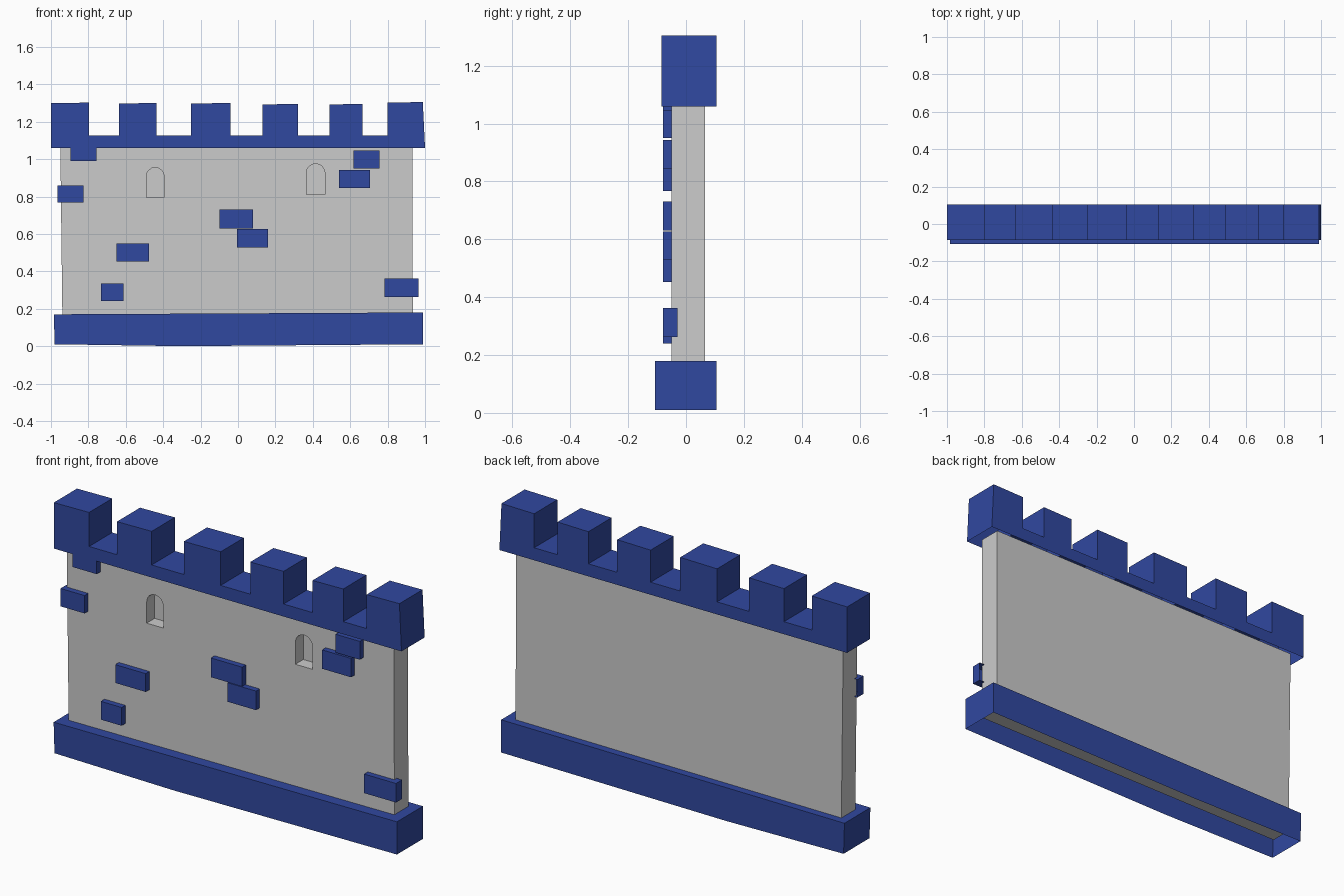
import bpy, bmesh, math

if "Cube" in bpy.data.objects:
    bpy.data.objects.remove(bpy.data.objects["Cube"])

blue = bpy.data.materials.new("blue_stone")
blue.diffuse_color = (0.03, 0.065, 0.35, 1)
blue.use_nodes = True
blue.node_tree.nodes["Principled BSDF"].inputs["Base Color"].default_value = blue.diffuse_color


def prism(name, profile, y0, y1, mat=None, open_dir=None):
    """Extrude an x/z profile from y0 to y1; faces pointing along open_dir are left open."""
    bm = bmesh.new()
    front = [bm.verts.new((x, y0, z)) for x, z in profile]
    back = [bm.verts.new((x, y1, z)) for x, z in profile]
    bm.faces.new(front)
    bm.faces.new(back[::-1])
    n = len(profile)
    for i in range(n):
        j = (i + 1) % n
        bm.faces.new((front[j], front[i], back[i], back[j]))
    bmesh.ops.recalc_face_normals(bm, faces=bm.faces)
    if open_dir:
        bm.normal_update()
        gone = [f for f in bm.faces
                if sum(a * b for a, b in zip(f.normal, open_dir)) > 0.9]
        bmesh.ops.delete(bm, geom=gone, context='FACES')
    mesh = bpy.data.meshes.new(name)
    bm.to_mesh(mesh)
    bm.free()
    obj = bpy.data.objects.new(name, mesh)
    bpy.context.collection.objects.link(obj)
    if mat:
        mesh.materials.append(mat)
    return obj


def arch(x0, x1, z0, z1, steps=8):
    """Round-topped window outline."""
    cx, r = (x0 + x1) / 2, (x1 - x0) / 2
    top = [(cx + r * math.cos(math.pi * k / steps),
            z1 - r + r * math.sin(math.pi * k / steps)) for k in range(steps + 1)]
    return [(x0, z0), (x1, z0)] + top


# Grey wall slab, reaching a little way into base and crown
wall = prism("wall", [(-0.938, 0.07), (0.935, 0.07), (0.932, 1.08), (-0.95, 1.08)],
             -0.05, 0.065)

# Recessed arched windows
for dims in [(-0.49, -0.395, 0.795, 0.955), (0.365, 0.465, 0.81, 0.975)]:
    cutter = prism("window_cutter", arch(*dims), -0.1, 0.015)
    cutter.hide_render = True
    mod = wall.modifiers.new("window", 'BOOLEAN')
    mod.operation = 'DIFFERENCE'
    mod.solver = 'EXACT'
    mod.object = cutter
    bpy.context.view_layer.objects.active = wall
    bpy.ops.object.modifier_apply(modifier=mod.name)
    bpy.data.objects.remove(cutter)

# Base plinth, open underneath
prism("base", [(-0.98, 0.01), (-0.3, 0.0), (0.99, 0.01), (0.99, 0.18), (-0.985, 0.17)],
      -0.108, 0.105, blue, (0, 0, -1))

# Battlement crown, one stepped outline, open underneath
merlons = [(-1.0, -0.797, 1.302), (-0.637, -0.437, 1.30), (-0.252, -0.04, 1.30),
           (0.13, 0.322, 1.295), (0.488, 0.665, 1.295), (0.80, 0.988, 1.305)]
outline = [(1.0, 1.06), (-1.0, 1.06)]
for i, (x0, x1, top) in enumerate(merlons):
    if i > 0:
        outline.append((x0, 1.125))
    outline += [(x0, top - 0.003), (x1, top)]
    if i < len(merlons) - 1:
        outline.append((x1, 1.125))
prism("battlements", outline, -0.085, 0.105, blue, (0, 0, -1))

# Protruding bricks on the front, open at the back
bricks = [(-0.895, -0.757, 0.99, 1.085), (-0.965, -0.827, 0.767, 0.86),
          (-0.65, -0.475, 0.453, 0.548), (-0.733, -0.613, 0.24, 0.335),
          (-0.10, 0.08, 0.63, 0.73), (-0.005, 0.16, 0.528, 0.627),
          (0.617, 0.757, 0.95, 1.045), (0.54, 0.706, 0.845, 0.943),
          (0.782, 0.965, 0.263, 0.362)]
for x0, x1, z0, z1 in bricks:
    prism("brick", [(x0, z0), (x1, z0), (x1, z1), (x0, z1)], -0.08, -0.03, blue, (0, 1, 0))
